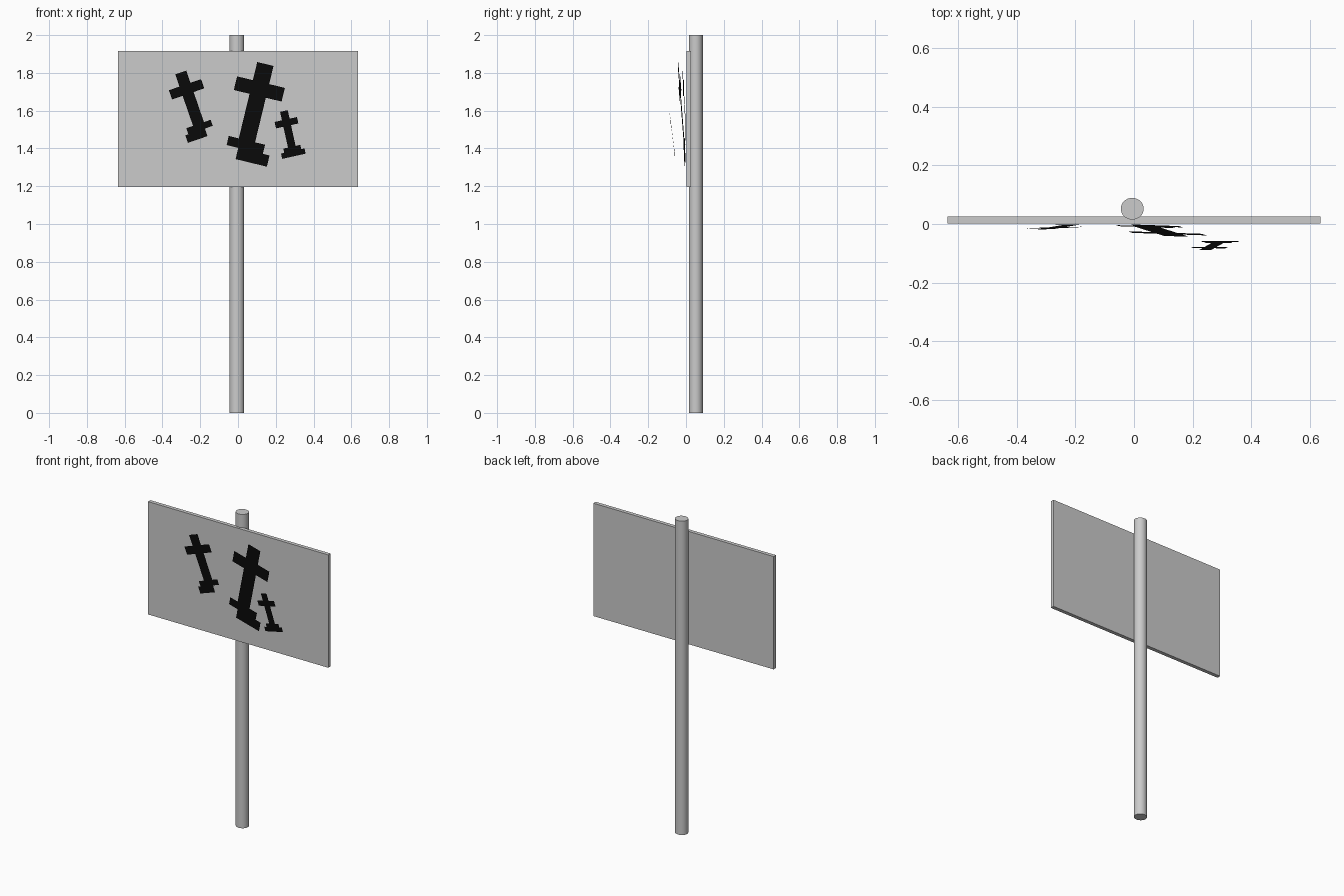
import bpy, math

if "Cube" in bpy.data.objects:
    bpy.data.objects.remove(bpy.data.objects["Cube"])

def mesh_object(name, verts, faces):
    me = bpy.data.meshes.new(name)
    me.from_pydata(verts, [], faces)
    me.update()
    ob = bpy.data.objects.new(name, me)
    bpy.context.collection.objects.link(ob)
    return ob

# round post behind the board
bpy.ops.mesh.primitive_cylinder_add(vertices=32, radius=1, depth=2,
                                    location=(-0.006, 0.052, 1))
post = bpy.context.object
post.name = "post"
post.scale = (0.039, 0.037, 1)
bpy.ops.object.transform_apply(location=False, rotation=False, scale=True)
bpy.ops.object.shade_smooth_by_angle(angle=math.radians(40))

# flat sign board
bpy.ops.mesh.primitive_cube_add(size=1, location=(0, 0.0135, 1.556))
board = bpy.context.object
board.name = "sign_board"
board.scale = (1.272, 0.024, 0.719)
bpy.ops.object.transform_apply(location=False, rotation=False, scale=True)

black = bpy.data.materials.new("black_paint")
black.diffuse_color = (0.003, 0.003, 0.003, 1)
black.use_nodes = True
black.node_tree.nodes["Principled BSDF"].inputs["Base Color"].default_value = black.diffuse_color

def grave_cross(name, x, z, size, tilt, y, slope_x, slope_z, foot):
    """Thin cross on two steps, hung from its top centre on a tilted plane."""
    rows = [(-.34, .34, 0, .76),        # top of stem
            (-1, 1, .76, 1.33),         # arms
            (-.34, .34, 1.33, 3.2),     # stem
            (-.76, .76, 3.2, 3.58),     # upper step
            (*foot, 3.58, 4.05)]        # lower step, partly sunk in the board
    left = [(r[0], v) for r in rows for v in r[2:]]
    right = [(r[1], v) for r in rows for v in r[2:]]
    c, s = math.cos(tilt), math.sin(tilt)
    verts = []
    for u, v in left + right[::-1]:
        dx = size * (u * c + v * s)
        dz = size * (u * s - v * c)
        verts.append((x + dx, min(y + slope_x * dx + slope_z * dz, -0.001), z + dz))
    ob = mesh_object(name, verts, [range(len(verts))])
    ob.data.materials.append(black)

rad = math.radians
grave_cross("left_cross", -.303, 1.802, .09, rad(19), -.018, .04, -.045, (-.95, .27))
grave_cross("large_cross", .145, 1.847, .13, rad(-13.6), -.042, -.05, -.065, (-.27, 1.04))
grave_cross("small_cross", .243, 1.598, .0605, rad(12.5), -.088, .02, -.12, (-1.05, 1.05))
